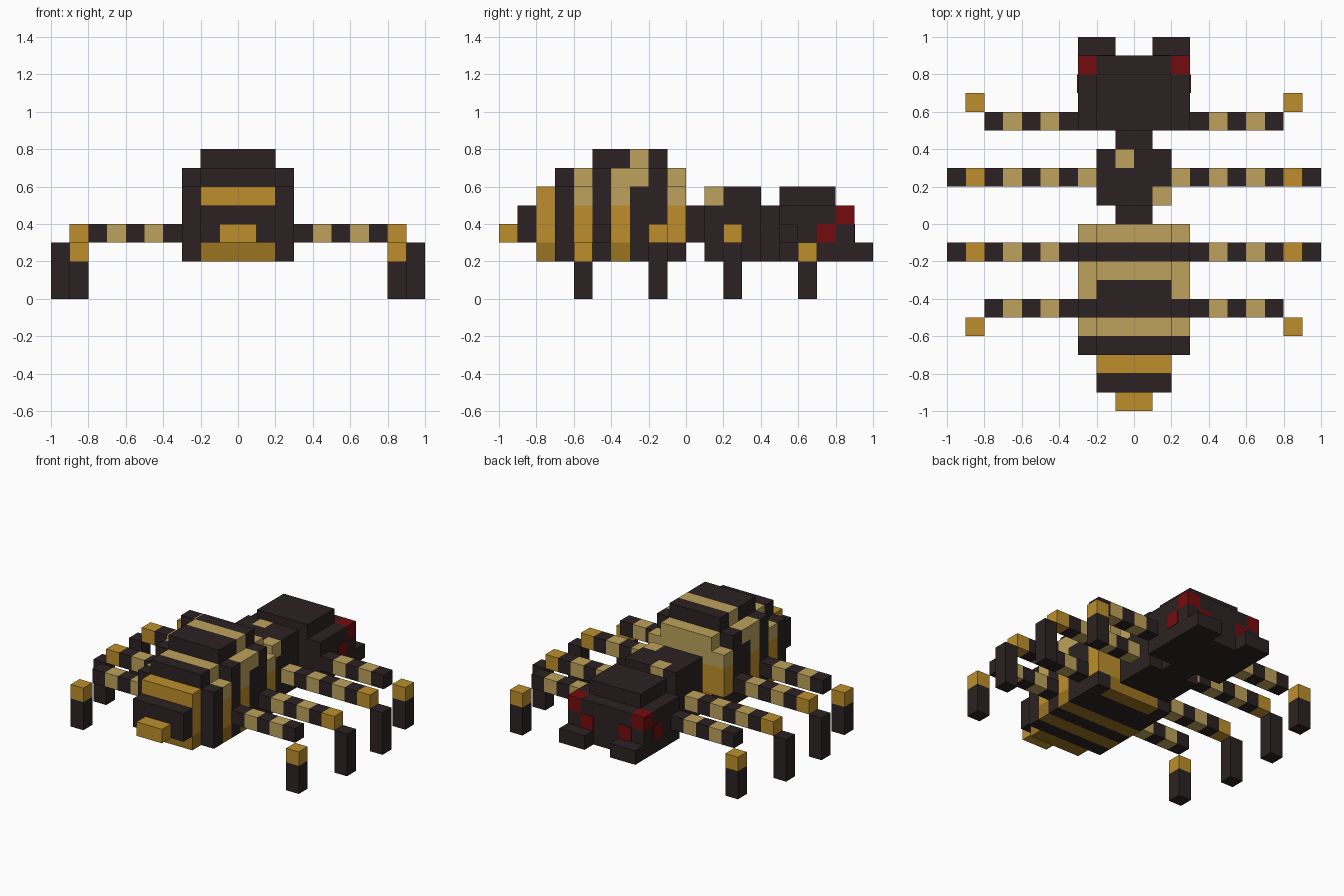
import bpy, bmesh

cube = bpy.data.objects.get("Cube")
if cube:
    bpy.data.objects.remove(cube, do_unlink=True)

UNIT = 0.1  # one block


def material(name, rgb):
    lin = [((c / 255 + 0.055) / 1.055) ** 2.4 if c > 10 else c / 255 / 12.92 for c in rgb]
    m = bpy.data.materials.new(name)
    m.use_nodes = True
    m.diffuse_color = (*lin, 1)
    bsdf = m.node_tree.nodes["Principled BSDF"]
    bsdf.inputs["Base Color"].default_value = (*lin, 1)
    bsdf.inputs["Roughness"].default_value = 0.9
    return m


MATS = [material("dark brown", (44, 34, 34)), material("tan", (189, 162, 92)),
        material("gold", (190, 143, 44)), material("dark gold", (154, 115, 33)),
        material("dark red", (116, 12, 14))]
DARK, TAN, GOLD, DEEP, RED = range(len(MATS))


def part(name, boxes):
    """One object from boxes given as (x range, y range, z range, colour) in blocks."""
    bm = bmesh.new()
    for xr, yr, zr, colour in boxes:
        verts = bmesh.ops.create_cube(bm, size=1)["verts"]
        for v in verts:
            for i, (lo, hi) in enumerate((xr, yr, zr)):
                v.co[i] = (lo if v.co[i] < 0 else hi) * UNIT
        for f in {f for v in verts for f in v.link_faces}:
            f.material_index = colour
    mesh = bpy.data.meshes.new(name)
    bm.to_mesh(mesh)
    bm.free()
    for m in MATS:
        mesh.materials.append(m)
    obj = bpy.data.objects.new(name, mesh)
    bpy.context.collection.objects.link(obj)
    return obj


def wide(half, yr, zr, colour):
    return ((-half, half), yr, zr, colour)


def mirrored(boxes):
    return boxes + [((-x[1], -x[0]), y, z, c) for x, y, z, c in boxes]


# Abdomen: tapering tail end
part("abdomen_tail", [
    wide(1, (-10, -9), (3, 4), GOLD),
    wide(2, (-9, -8), (3, 5), DARK),
    wide(2, (-8, -7), (3, 6), GOLD),
    wide(2, (-8, -7), (2, 3), DEEP)])


# Abdomen: striped slabs with a narrower cap on each
def dark_slab(y0, y1, shoulder):
    return [wide(3, (y0, y1), (2, shoulder), DARK),
            wide(2, (y0, y1), (shoulder, shoulder + 1), DARK)]


def gold_slab(y, shoulder, cap):
    yr = (y, y + 1)
    return [wide(3, yr, (3, 5), GOLD), wide(3, yr, (5, shoulder), TAN),
            wide(2, yr, (2, 3), DEEP), wide(2, yr, (shoulder, shoulder + 1), cap)]


part("abdomen_stripes",
     dark_slab(-7, -6, 6) + gold_slab(-6, 6, TAN) + dark_slab(-5, -4, 7)
     + gold_slab(-4, 7, DARK) + dark_slab(-2, -1, 7) + gold_slab(-1, 6, TAN)
     + [wide(3, (-3, -2), (2, 6), DARK), wide(3, (-3, -2), (6, 7), TAN),
        wide(2, (-3, -2), (7, 8), TAN)]
     + mirrored([((2, 3), (y, y + 1), (2, 3), c)
                 for y, c in ((-6, DEEP), (-4, DEEP), (-1, DARK))]))

# Waist, thorax with two pale spots, and neck
part("waist", [wide(1, (0, 1), (3, 5), DARK)])
part("thorax", [
    wide(2, (1, 4), (2, 5), DARK),
    ((-2, 1), (1, 2), (5, 6), DARK), ((1, 2), (1, 2), (5, 6), TAN),
    wide(2, (2, 3), (5, 6), DARK),
    ((-2, -1), (3, 4), (5, 6), DARK), ((-1, 0), (3, 4), (5, 6), TAN),
    ((0, 2), (3, 4), (5, 6), DARK)])
part("neck", [wide(1, (4, 5), (2, 5), DARK)])

# Head, jaws and eyes
part("head", [
    wide(3, (5, 9), (2, 4), DARK),
    wide(3, (5, 8), (4, 5), DARK),
    wide(2, (8, 9), (4, 5), DARK),
    wide(2, (5, 8), (5, 6), DARK)])
part("jaws", mirrored([((1, 3), (9, 10), (2, 3), DARK)]))
THIN = 0.04
part("eyes", mirrored([
    ((2, 3), (8, 9), (4, 5), RED),
    ((1, 2), (9, 9 + THIN), (3, 4), RED),
    ((3, 3 + THIN), (7, 8), (3, 4), RED)]))


# Legs: banded thigh, gold knee, dark foot
def leg_pair(name, y, start, bend):
    boxes = [((x, x + 1), (y, y + 1), (3, 4), DARK if x % 2 else TAN)
             for x in range(start, 8)]
    if bend:  # outer pairs bend forward or back, with a lower knee
        yr = (y + bend, y + bend + 1)
        boxes += [((8, 9), yr, (2, 3), GOLD), ((8, 9), yr, (0, 2), DARK)]
    else:
        yr = (y, y + 1)
        boxes += [((8, 9), yr, (3, 4), GOLD), ((9, 10), yr, (0, 3), DARK)]
    part(name, mirrored(boxes))


leg_pair("head_end_legs", 5, 3, 1)
leg_pair("thorax_legs", 2, 2, 0)
leg_pair("abdomen_legs", -2, 3, 0)
leg_pair("tail_end_legs", -5, 3, -1)
